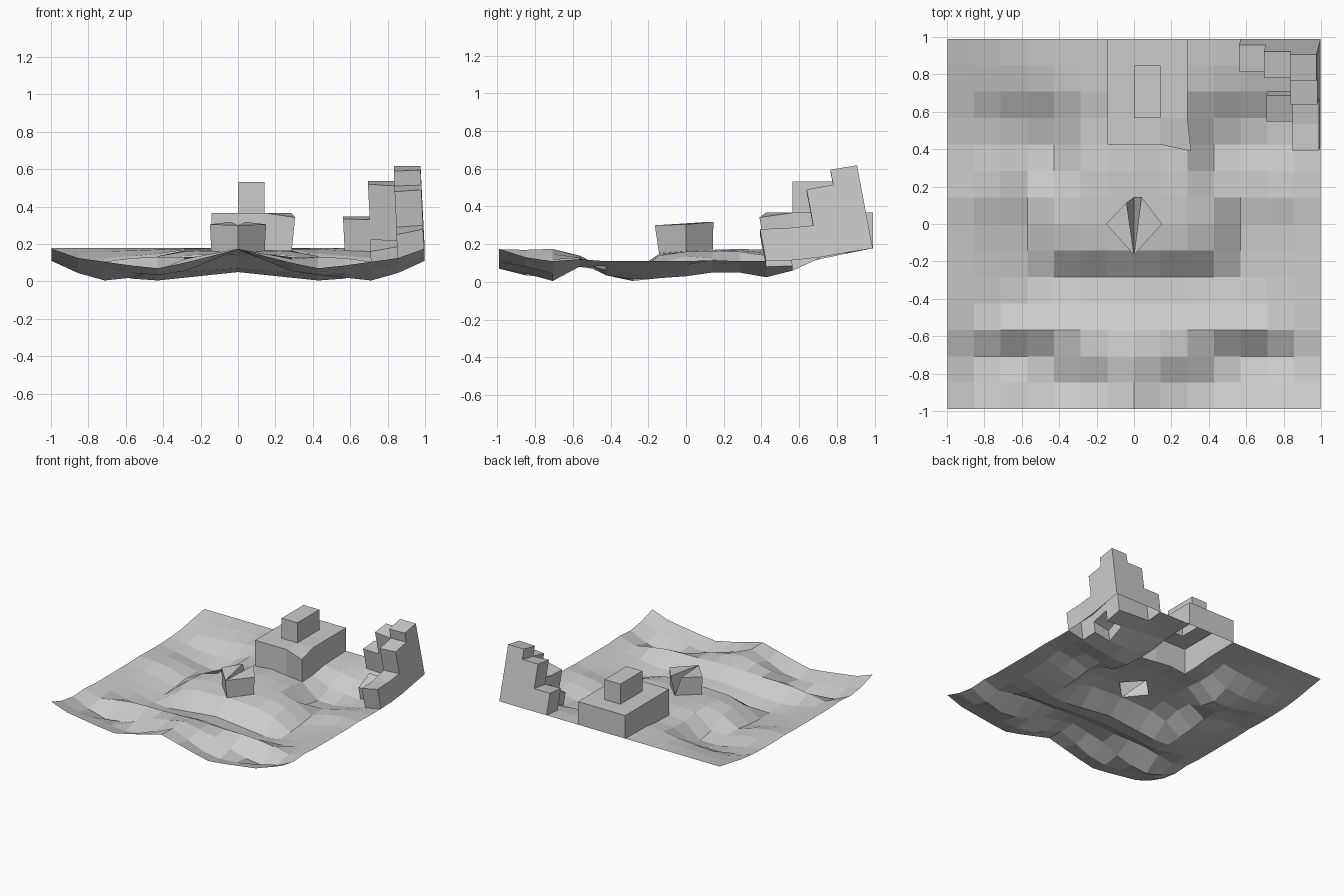
import bpy, bmesh
from mathutils import Vector

if "Cube" in bpy.data.objects:
    bpy.data.objects.remove(bpy.data.objects["Cube"])

N = 14                      # cells per side
S = 2 / N
KEYS = [0, 2, 3, 4, 5, 6, 7]   # grid columns from the centre outwards

# terrain height profiles, front to back, each from the centre line to the side edge
ROWS = [
    (.172, .100, .070, .085, .105, .125, .175),
    (.170, .055, .035, .045, .070, .080, .130),
    (.175, .120, .060, .020, .005, .045, .110),
    (.140, .130, .130, .125, .105, .080, .120),
    (.070, .050, .038, .035, .060, .085, .110),
    (.050, .020, .005, .015, .050, .085, .110),
    (.150, .140, .100, .020, .050, .085, .110),
    (.165, .160, .135, .030, .060, .090, .110),
    (.170, .165, .125, .050, .095, .115, .115),
    (.175, .160, .050, .050, .085, .105, .110),
    (.170, .140, .025, .025, .050, .080, .110),
    (.170, .145, .075, .060, .060, .085, .115),
    (.175, .170, .150, .135, .125, .120, .130),
    (.175, .175, .170, .165, .160, .150, .155),
    (.178, .178, .178, .178, .178, .178, .178),
]


def height(i, j):
    c = abs(i - N // 2)
    for k in range(len(KEYS) - 1):
        a, b = KEYS[k], KEYS[k + 1]
        if a <= c <= b:
            t = (c - a) / (b - a)
            return ROWS[j][k] * (1 - t) + ROWS[j][k + 1] * t


def make_object(name, bm):
    me = bpy.data.meshes.new(name)
    bm.to_mesh(me)
    bm.free()
    ob = bpy.data.objects.new(name, me)
    bpy.context.collection.objects.link(ob)
    return ob


# terrain sheet
bm = bmesh.new()
v = [[bm.verts.new((-.998 + i * S * .998, -.99 + j * S * .99, height(i, j)))
      for i in range(N + 1)] for j in range(N + 1)]
cell = {}
for j in range(N):
    for i in range(N):
        if i in (6, 7) and j in (6, 7):      # diamond opening under the wedges
            continue
        cell[i, j] = bm.faces.new((v[j][i], v[j][i + 1], v[j + 1][i + 1], v[j + 1][i]))
for si in (-1, 1):
    for sj in (-1, 1):
        tri = [v[7 + sj][7 + si], v[7 + sj][7], v[7][7 + si]]
        bm.faces.new(tri if si * sj > 0 else tri[::-1])
bm.verts.remove(v[7][7])


def key(f):
    c = f.calc_center_median()
    return tuple(round(a, 4) for a in c)


def raise_cells(cells, offset):
    """Extrude a group of cells together, leaving the block open below."""
    old = {key(cell[c]): c for c in cells}
    faces = [cell[c] for c in cells]
    geom = bmesh.ops.extrude_face_region(bm, geom=faces)["geom"]
    for f in faces:
        if f.is_valid:
            bm.faces.remove(f)
    for f in [g for g in geom if isinstance(g, bmesh.types.BMFace)]:
        if key(f) in old:
            cell[old[key(f)]] = f
    verts = {w for c in cells for w in cell[c].verts}
    for w in verts:
        w.co += Vector(offset)
    return verts


# stepped block at the back, with a level top
for w in raise_cells([(i, j) for i in (6, 7, 8) for j in range(10, 14)], (0, 0, .19)):
    w.co.z = .367
corner = max(cell[8, 10].verts, key=lambda w: w.co.x - w.co.y)
corner.co += Vector((.02, -.035, -.025))
raise_cells([(7, 11), (7, 12)], (0, 0, .165))

# leaning stair tower in the back right corner
low, front = [(12, 11)], [(13, 10), (13, 11)]
left, inner, mid, peak = [(11, 13)], [(12, 13)], [(13, 12)], [(13, 13)]
for group, dz in ((low + front + left + inner + mid + peak, .10),
                  (front + left + inner + mid + peak, .07),
                  (inner + mid + peak, .19),
                  (peak, .08)):
    raise_cells(group, (-.05 * dz, -.19 * dz, dz))
make_object("terrain_with_blocks", bm)

# pair of wedges in the middle, splayed apart at the top
bm = bmesh.new()
for s in (-1, 1):
    low = [(s * S, 0, height(6, 7)), (0, -S, height(7, 6)), (0, S, height(7, 8))]
    top = [(s * .15, 0, .305), (0, -.165, .30), (s * .04, .13 + .015 * s, .318)]
    a = [bm.verts.new(p) for p in low]
    b = [bm.verts.new(p) for p in top]
    for k in range(3):
        n = (k + 1) % 3
        bm.faces.new((a[k], a[n], b[n], b[k]))
    bm.faces.new(b)
bmesh.ops.recalc_face_normals(bm, faces=bm.faces)
make_object("wedge_pair", bm)
